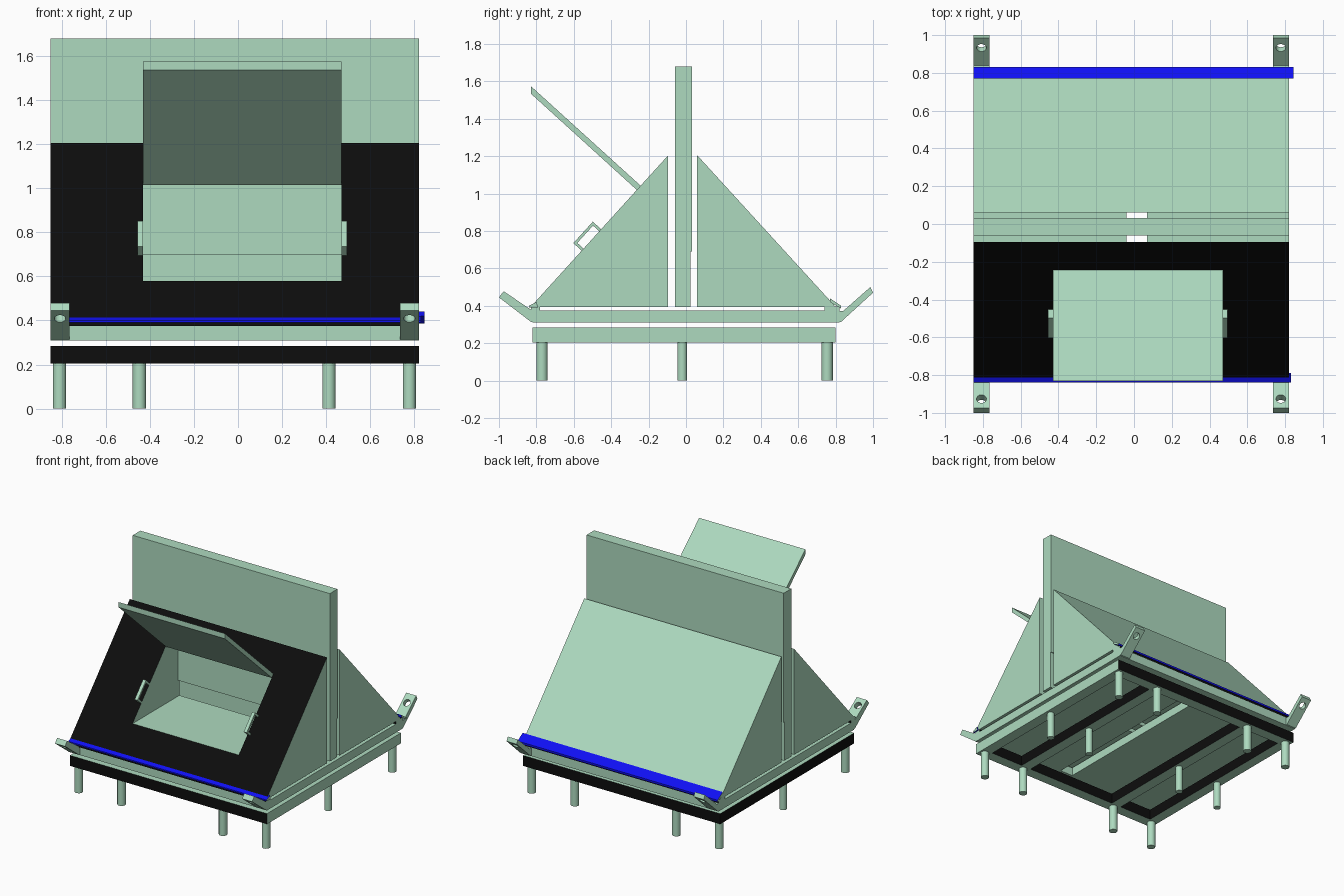
import bpy, bmesh, math
from mathutils import Vector, Matrix

if "Cube" in bpy.data.objects:
    bpy.data.objects.remove(bpy.data.objects["Cube"])


def mat(name, rgb):
    m = bpy.data.materials.new(name)
    m.diffuse_color = (*rgb, 1)
    m.use_nodes = True
    m.node_tree.nodes["Principled BSDF"].inputs["Base Color"].default_value = m.diffuse_color
    return m


GREEN = mat("pale_green", (0.42, 0.70, 0.52))
BLACK = mat("black", (0.004, 0.004, 0.004))
BLUE = mat("blue", (0.005, 0.005, 0.9))


def make(name, bm, main=GREEN, accent=None):
    bmesh.ops.recalc_face_normals(bm, faces=bm.faces)
    me = bpy.data.meshes.new(name)
    bm.to_mesh(me)
    bm.free()
    ob = bpy.data.objects.new(name, me)
    bpy.context.collection.objects.link(ob)
    me.materials.append(main)
    if accent:
        me.materials.append(accent)
    return ob


def prism(name, pts, x0, x1, main=GREEN, accent=None):
    """Side (y, z) profile extruded along x."""
    bm = bmesh.new()
    f = bm.faces.new([bm.verts.new((x0, y, z)) for y, z in pts])
    r = bmesh.ops.extrude_face_region(bm, geom=[f])
    vs = [v for v in r["geom"] if isinstance(v, bmesh.types.BMVert)]
    bmesh.ops.translate(bm, verts=vs, vec=(x1 - x0, 0, 0))
    return make(name, bm, main, accent)


def box(name, x, y, z, main=GREEN, accent=None):
    return prism(name, [(y[0], z[0]), (y[1], z[0]), (y[1], z[1]), (y[0], z[1])],
                 x[0], x[1], main, accent)


def cylinder(name, loc, r, h, tilt=0, seg=24):
    bm = bmesh.new()
    bmesh.ops.create_cone(bm, cap_ends=True, segments=seg, radius1=r, radius2=r, depth=h,
                          matrix=Matrix.Translation(loc) @ Matrix.Rotation(tilt, 4, 'X'))
    return make(name, bm)


def cut(ob, cutter):
    m = ob.modifiers.new("cut", 'BOOLEAN')
    m.operation, m.solver, m.object = 'DIFFERENCE', 'EXACT', cutter
    dg = bpy.context.evaluated_depsgraph_get()
    me = bpy.data.meshes.new_from_object(ob.evaluated_get(dg))
    ob.modifiers.clear()
    ob.data = me
    bpy.data.objects.remove(cutter)


def paint(ob, test):
    for p in ob.data.polygons:
        p.material_index = 1 if test(p) else 0


X0, X1 = -0.85, 0.82

# Legs and the beams they carry
beams = [(X0, -0.77), (-0.49, -0.405), (0.37, 0.455), (0.735, X1)]
for i, (a, b) in enumerate(beams):
    ends = (-0.82, 0.80) if i in (0, 3) else (-0.735, 0.715)
    o = box(f"frame_beam_{i}", (a, b), ends, (0.205, 0.285), GREEN, BLACK)
    paint(o, lambda p: abs(p.normal.z) < 0.5 and not (p.normal.x > 0.5 and i == 3))
    for j, (y, r) in enumerate([(-0.77, 0.033), (-0.02, 0.026), (0.755, 0.033)]):
        leg = cylinder(f"leg_{i}_{j}", ((a + b) / 2, y, 0.1025), min(r, 0.03), 0.205)
        for p in leg.data.polygons:
            p.use_smooth = abs(p.normal.z) < 0.5
for n, y in (("front", (-0.82, -0.735)), ("back", (0.715, 0.80))):
    o = box(f"{n}_cross_beam", (-0.77, 0.735), y, (0.205, 0.285), GREEN, BLACK)
    paint(o, lambda p: abs(p.normal.z) < 0.5)

# Base plate with a long central slot
plate = box("base_plate", (X0, X1), (-0.82, 0.82), (0.31, 0.375))
cut(plate, box("slot_cutter", (-0.04, 0.07), (-0.75, 0.75), (0.2, 0.5)))

# Tall centre panel
prism("centre_panel", [(-0.06, 0.395), (0.025, 0.395), (0.025, 0.69), (0.032, 0.69),
                       (0.032, 1.68), (-0.06, 1.68)], X0, X1)

# Front wedge with the bin pocket, black sloping face
front = prism("front_wedge", [(-0.83, 0.395), (-0.095, 0.395), (-0.095, 1.205)],
              X0, X1, GREEN, BLACK)
cut(front, prism("pocket_cutter", [(-1, 0.58), (-0.05, 0.58), (-0.05, 0.70), (-0.11, 0.70),
                                   (-0.11, 1.02), (-1, 1.02)], -0.43, 0.47))
paint(front, lambda p: p.normal.y < -0.4 and p.normal.z > 0.4)

# Back wedge
prism("back_wedge", [(0.06, 0.395), (0.80, 0.395), (0.06, 1.205)], X0, X1)

# Open lid
prism("lid", [(-0.83, 1.535), (-0.83, 1.575), (-0.24, 1.04), (-0.258, 1.015)], -0.43, 0.47)

# Handles either side of the pocket, U shape against the slope
d = Vector((0.735, 0.81)).normalized()
n = Vector((-d.y, d.x))
foot = Vector((-0.83, 0.395)) + d * 0.405
shape = [(0, -0.005), (0, 0.06), (0.155, 0.06), (0.155, -0.005),
         (0.14, -0.005), (0.14, 0.045), (0.015, 0.045), (0.015, -0.005)]
pts = [tuple(foot + d * u + n * v) for u, v in shape]
for side, x in (("left", -0.455), ("right", 0.47)):
    prism(f"{side}_handle", pts, x, x + 0.025)

# Blue edge strips at the foot of each slope, with dark undersides and spacers
strip = prism("front_edge_strip", [(-0.84, 0.39), (-0.79, 0.39), (-0.80, 0.42), (-0.84, 0.40)],
              X0, 0.83, BLUE, GREEN)
paint(strip, lambda p: abs(p.normal.x) > 0.5)
strip = prism("back_edge_strip", [(0.83, 0.385), (0.83, 0.40), (0.77, 0.44), (0.77, 0.42)],
              X0, 0.845, BLUE, GREEN)
paint(strip, lambda p: abs(p.normal.x) > 0.5)
for nm, y in (("front", (-0.83, -0.78)), ("back", (0.74, 0.82))):
    s = box(f"{nm}_spacer", (X0, X1), y, (0.374, 0.396), BLACK, GREEN)
    paint(s, lambda p: abs(p.normal.x) > 0.5)

# Four lifting lugs with holes
lugs = {
    "front": ([(-0.81, 0.312), (-0.83, 0.315), (-1.0, 0.445), (-0.975, 0.478),
               (-0.83, 0.38), (-0.81, 0.375)], (-0.94, 0.425), -0.63),
    "back": ([(0.81, 0.312), (0.83, 0.315), (1.0, 0.47), (0.985, 0.50),
              (0.84, 0.372), (0.81, 0.374)], (0.945, 0.44), 0.72),
}
for end, (prof, (hy, hz), tilt) in lugs.items():
    for side, x in (("left", X0), ("right", X1 - 0.085)):
        lug = prism(f"{end}_{side}_lug", prof, x, x + 0.085)
        cut(lug, cylinder("hole_cutter", (x + 0.0425, hy, hz), 0.026, 0.2, tilt))
